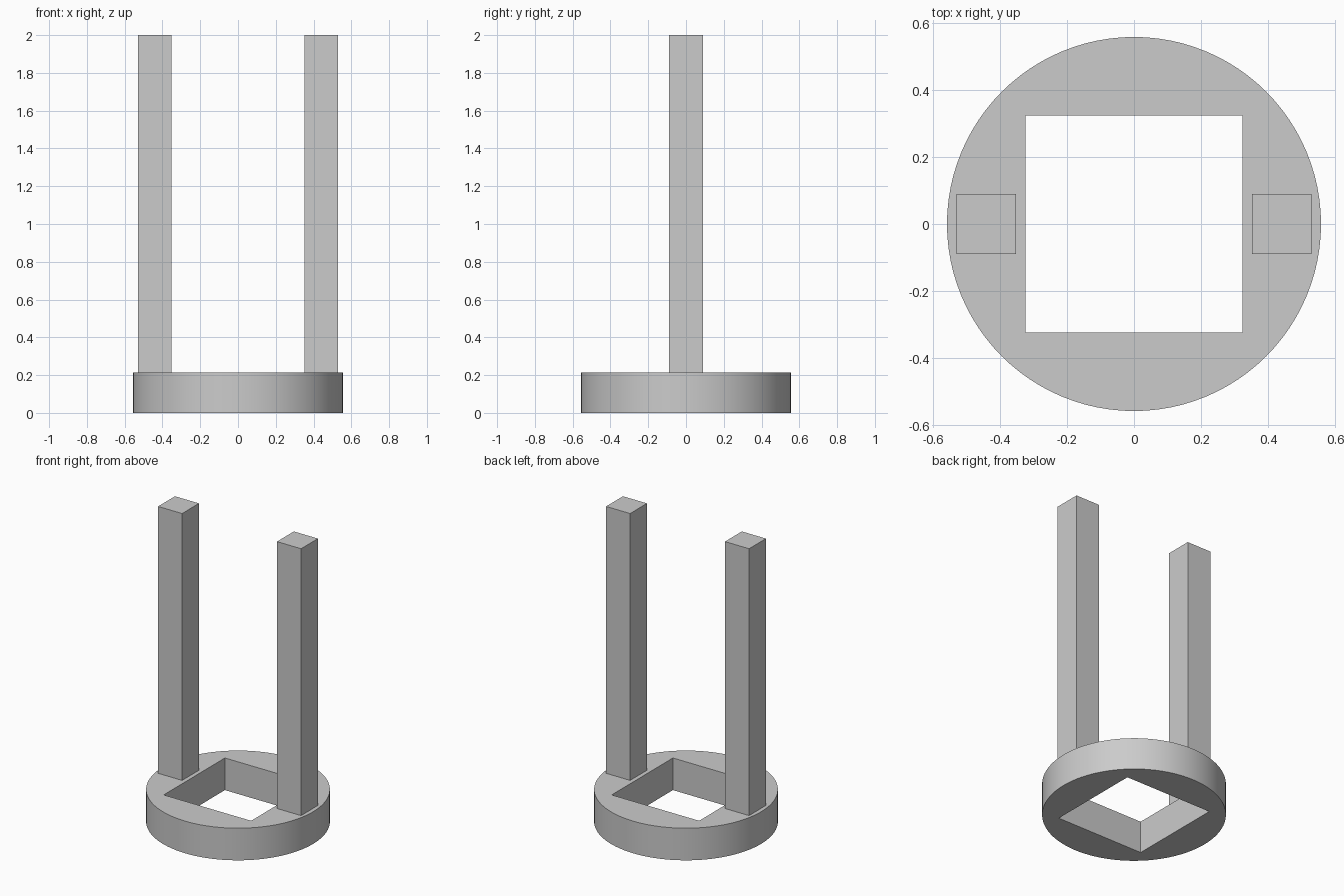
import bpy
import math

default = bpy.data.objects.get("Cube")
if default:
    bpy.data.objects.remove(default, do_unlink=True)

RADIUS = 0.557
BASE_H = 0.215
HOLE = 0.647
POST = 0.178
POST_X = 0.44
TOP = 2.0

grey = bpy.data.materials.new("plain_grey")
grey.use_nodes = True
colour = (0.6, 0.6, 0.6, 1)
grey.diffuse_color = colour
grey.node_tree.nodes["Principled BSDF"].inputs["Base Color"].default_value = colour


def box(name, x, z0, z1, side):
    """Square upright block from z0 to z1."""
    bpy.ops.mesh.primitive_cube_add(size=1, location=(x, 0, (z0 + z1) / 2))
    ob = bpy.context.object
    ob.name = name
    ob.scale = (side, side, z1 - z0)
    bpy.ops.object.transform_apply(location=False, rotation=False, scale=True)
    ob.data.materials.append(grey)
    return ob


# Round base with a square opening
bpy.ops.mesh.primitive_cylinder_add(vertices=96, radius=RADIUS, depth=BASE_H,
                                    location=(0, 0, BASE_H / 2))
base = bpy.context.object
base.name = "round_base"
base.data.materials.append(grey)

cutter = box("opening_cutter", 0, -0.1, BASE_H + 0.1, HOLE)
cutter.hide_render = True
cut = base.modifiers.new("square_opening", "BOOLEAN")
cut.operation = "DIFFERENCE"
cut.solver = "EXACT"
cut.object = cutter
bpy.ops.object.select_all(action="DESELECT")
base.select_set(True)
bpy.context.view_layer.objects.active = base
bpy.ops.object.modifier_apply(modifier=cut.name)
bpy.data.objects.remove(cutter, do_unlink=True)
bpy.ops.object.shade_smooth_by_angle(angle=math.radians(30))

# Two square posts standing on the base
for name, side in (("left_post", 1), ("right_post", -1)):
    box(name, side * POST_X, BASE_H, TOP, POST)
